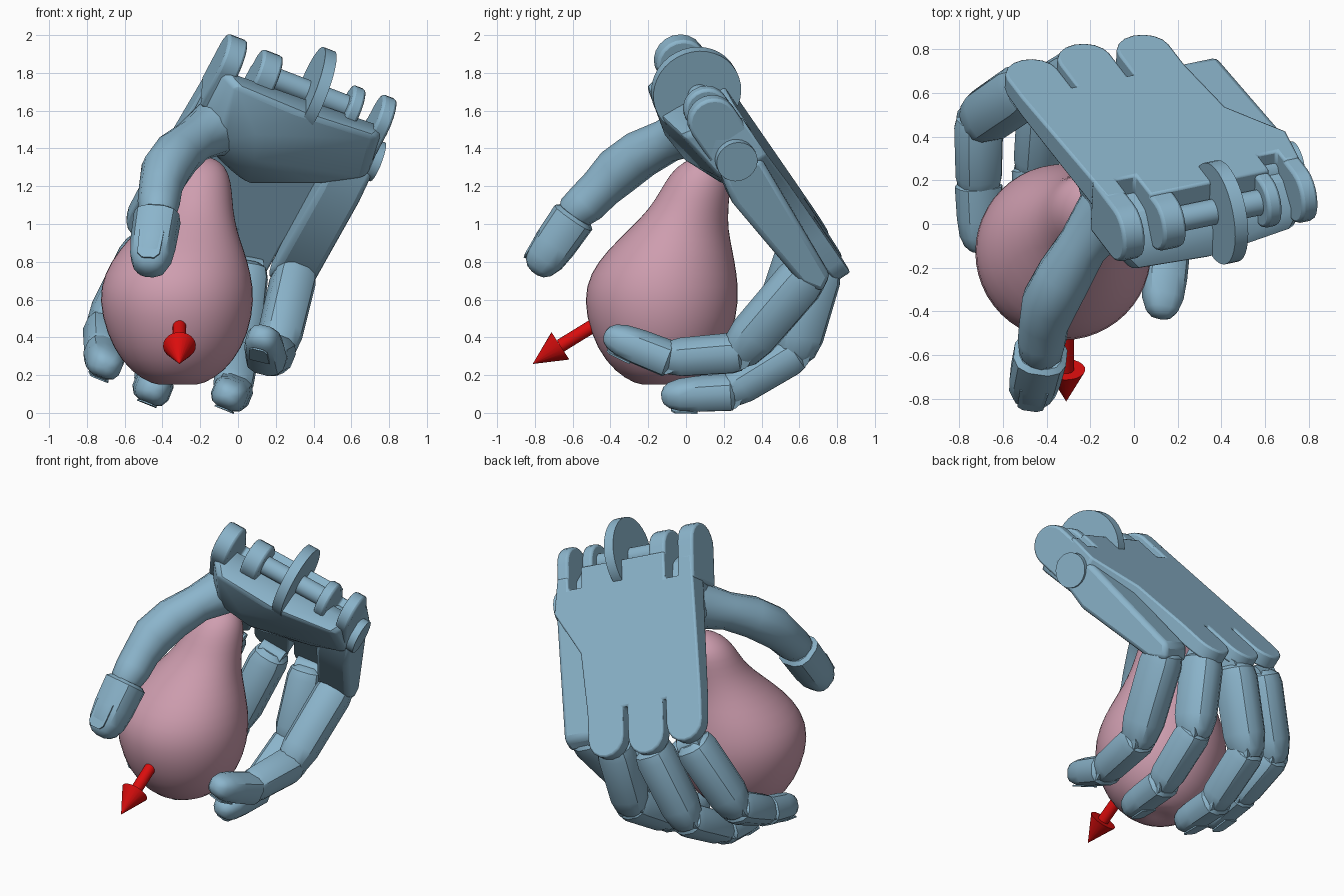
import bpy, bmesh
from math import sin, cos, pi, radians
from mathutils import Vector

cube = bpy.data.objects.get("Cube")
if cube:
    bpy.data.objects.remove(cube, do_unlink=True)


def material(name, colour):
    m = bpy.data.materials.new(name)
    m.use_nodes = True
    m.diffuse_color = (*colour, 1)
    m.node_tree.nodes["Principled BSDF"].inputs["Base Color"].default_value = (*colour, 1)
    return m


BLUE = material("steel_blue", (0.26, 0.46, 0.6))
PINK = material("soft_pink", (0.62, 0.34, 0.43))
RED = material("bright_red", (0.7, 0.004, 0.004))

# Hand frame: across the knuckles, from wrist to fingers, and out of the back
ORIGIN = Vector((0, 0, 1.6))
ALONG = Vector((-0.40, 0.52, -0.757)).normalized()
ACROSS = Vector((0.915, 0.19, -0.352))
ACROSS = (ACROSS - ALONG * ACROSS.dot(ALONG)).normalized()
OUT = ACROSS.cross(ALONG)


def hand(u, v, t):
    return ORIGIN + ACROSS * u + ALONG * v + OUT * t


def finish(name, bm, mat, bevel=0.0, angle=35):
    bmesh.ops.recalc_face_normals(bm, faces=bm.faces)
    me = bpy.data.meshes.new(name)
    bm.to_mesh(me)
    bm.free()
    me.materials.append(mat)
    ob = bpy.data.objects.new(name, me)
    bpy.context.collection.objects.link(ob)
    if bevel:
        mod = ob.modifiers.new("soft_edges", 'BEVEL')
        mod.width, mod.segments, mod.limit_method = bevel, 2, 'ANGLE'
    bpy.ops.object.select_all(action='DESELECT')
    ob.select_set(True)
    bpy.context.view_layer.objects.active = ob
    bpy.ops.object.shade_smooth_by_angle(angle=radians(angle))
    return ob


def loft(name, rings, mat, sides=14, power=1.0, angle=35):
    """Skin rings given as (centre, half axis, half axis)."""
    bm = bmesh.new()

    def bend(c):
        return abs(c) ** power * (1 if c > 0 else -1)
    loops = []
    for c, a, b in rings:
        angles = [2 * pi * (i + 0.5) / sides for i in range(sides)]
        loops.append([bm.verts.new(c + a * bend(cos(q)) + b * bend(sin(q))) for q in angles])
    for low, high in zip(loops, loops[1:]):
        for i in range(sides):
            j = (i + 1) % sides
            bm.faces.new((low[i], low[j], high[j], high[i]))
    bm.faces.new(loops[0])
    bm.faces.new(loops[-1])
    return finish(name, bm, mat, angle=angle)


def prism(name, low, high, bevel=0.0):
    """Solid between two matching outlines."""
    bm = bmesh.new()
    a, b = [[bm.verts.new(p) for p in side] for side in (low, high)]
    bm.faces.new(a)
    bm.faces.new(b)
    for i in range(len(a)):
        j = (i + 1) % len(a)
        bm.faces.new((a[i], a[j], b[j], b[i]))
    return finish(name, bm, BLUE, bevel)


def axes(direction, side):
    d = direction.normalized()
    s = (side - d * side.dot(d)).normalized()
    return d, s, s.cross(d)


def rod(name, a, b, ra, rb, mat, sides=20):
    d, s, o = axes(b - a, Vector((0.9, 0.2, -0.3)) if mat != BLUE else OUT)
    return loft(name, [(a, s * ra, o * ra), (b, s * rb, o * rb)], mat, sides)


# Pear: x, y, z, radius of each ring
PEAR = [(-.32, -.13, .16, .03), (-.32, -.13, .14, .09), (-.32, -.13, .175, .19),
        (-.32, -.13, .27, .30), (-.32, -.13, .42, .38), (-.325, -.13, .60, .417),
        (-.32, -.12, .74, .392), (-.30, -.085, .86, .335), (-.27, -.04, .97, .265),
        (-.235, .015, 1.08, .21), (-.215, .05, 1.18, .185), (-.205, .075, 1.27, .158),
        (-.19, .085, 1.33, .10), (-.18, .09, 1.355, .03)]
pear = loft("pear", [(Vector(p[:3]), Vector((p[3], 0, 0)), Vector((0, p[3], 0))) for p in PEAR],
            PINK, 24, angle=80)
pear.modifiers.new("round", 'SUBSURF').levels = 1
rod("pear_stem", Vector((-.18, .09, 1.33)), Vector((-.18, .10, 1.375)), .03, .025, PINK, 10)

# Arrow
neck, point = Vector((-.31, -.665, .355)), Vector((-.31, -.81, .26))
rod("arrow_shaft", Vector((-.31, -.38, .53)), neck, .036, .036, RED)
rod("arrow_head", neck, point, .087, .001, RED)

# Back plate with hinge slots at the wrist and three rounded finger lobes
outline = [(-.19, -.1), (-.09, -.1), (-.09, .02), (.005, .02), (.005, -.15), (.6, -.15),
           (.6, -.02), (.695, -.02), (.695, -.1), (.77, -.1), (.8, .12), (.62, .4)]
for centre, reach in ((.46, .965), (.175, .99), (-.10, .955)):
    r = .125
    outline.append((centre + r, .79))
    outline += [(centre + r * cos(q * pi / 8), reach + r * sin(q * pi / 8)) for q in range(9)]
    outline.append((centre - r, .79))
prism("back_plate", [hand(u, v, .11 + .05 * max(v, 0)) for u, v in outline],
      [hand(u, v, .255) for u, v in outline], .012)

# Palm body, swelling towards the thumb
bm = bmesh.new()
for p in [(-.19, -.1, .14), (.77, -.1, .14), (-.19, .32, .2), (.79, .12, .18),
          (-.18, -.2, .0), (-.1, -.21, -.1), (.28, -.21, -.12), (.72, -.2, -.06),
          (.77, -.2, .05), (-.16, .22, -.03), (-.05, .1, -.14), (.11, .0, -.16),
          (.17, .16, -.145), (.21, .38, -.05), (.58, .22, -.03), (.78, .09, -.02)]:
    bm.verts.new(hand(*p))
bmesh.ops.convex_hull(bm, input=bm.verts)
finish("palm_body", bm, BLUE, .03)

# Side block carrying the outer finger, and the round boss it turns on
side = [(.05, .0), (.25, -.04), (.85, .015), (.965, .085), (.91, .17), (.12, .22)]
prism("side_block", [hand(.58, v, t) for v, t in side], [hand(.81, v, t) for v, t in side], .03)
rod("side_boss", hand(.6, .05, .105), hand(.825, .05, .105), .11, .11, BLUE, 24)

# Wrist hinge lugs, disc and axle
WRIST_V, WRIST_T = -.195, .118


def lug(name, u0, u1, r, foot):
    pts = [(WRIST_V - r * sin(q * pi / 10), WRIST_T + r * cos(q * pi / 10)) for q in range(11)]
    pts += [(foot, WRIST_T - r), (foot, WRIST_T + r)]
    prism(name, [hand(u0, *p) for p in pts], [hand(u1, *p) for p in pts], .015)


lug("wrist_lug_inner", -.2, -.09, .135, .05)
lug("wrist_lug_second", .005, .12, .125, 0)
lug("wrist_lug_fourth", .53, .60, .12, 0)
lug("wrist_lug_outer", .695, .775, .13, .05)
rod("wrist_axle", hand(.1, WRIST_V, WRIST_T), hand(.6, WRIST_V, WRIST_T), .06, .06, BLUE)
rod("wrist_disc", hand(.305, -.21, WRIST_T), hand(.37, -.21, WRIST_T), .237, .237, BLUE, 36)


def segment(name, a, b, ra, rb, side, tip=False, flat=.9):
    """Boxy tapered finger bone, domed at its ends."""
    d, s, o = axes(b - a, side)
    ends = ((0, .6), (.05, .9), (.15, 1), (.75, 1), (.92, .85), (1, .6))
    if tip:
        ends = ((0, .8), (.05, 1), (.5, 1), (.75, .93), (.9, .74), (.97, .5), (1, .2))
    rings = []
    for f, k in ends:
        r = (ra + (rb - ra) * f) * k
        rings.append((a.lerp(b, f), s * r, o * r * flat))
    loft(name, rings, BLUE, 12, .75)


def nail(name, a, b, r, side, outward):
    """Thin plate on the outside of a fingertip."""
    d, s, o = axes(b - a, side)
    o = o if o.dot(outward) > 0 else -o
    base = a.lerp(b, .68) + o * r * .83
    corners = [(-1, -1), (1, -1), (.9, .7), (.5, 1), (-.5, 1), (-.9, .7)]
    pts = [base + s * x * r * .55 + d * y * r * .7 - o * max(y, 0) * r * .12 for x, y in corners]
    prism(name, pts, [p + o * .009 for p in pts])


# Four fingers: knuckle, middle joint, end joint, tip
FINGERS = {
    "first": ((-.49, .62, .88), (-.71, .47, .45), (-.71, .16, .31), (-.70, -.13, .24)),
    "second": ((-.23, .69, .80), (-.42, .58, .33), (-.45, .23, .14), (-.45, -.10, .12)),
    "third": ((.04, .70, .76), (.0, .575, .32), (-.03, .23, .11), (-.05, -.13, .09)),
    "fourth": ((.30, .64, .74), (.20, .28, .32), (.15, -.10, .29), (.125, -.43, .42)),
}
for label, joints in FINGERS.items():
    p = [Vector(j) for j in joints]
    for i, part in enumerate(("proximal", "middle", "tip")):
        ra, rb = ((.118, .113), (.11, .1), (.107, .097))[i]
        d = (p[i + 1] - p[i]).normalized()
        end = p[i + 1] + d * (.04 if i < 2 else 0)
        segment(f"{label}_finger_{part}", p[i] - d * .03, end, ra, rb, ACROSS, i == 2,
                (1.1, .95, .88)[i])
        _, s, _ = axes(d, ACROSS)
        rod(f"{label}_finger_hinge_{part}", p[i] - s * .08, p[i] + s * .08, .07, .07, BLUE, 14)
    nail(f"{label}_finger_nail", p[2], p[3], .1, ACROSS, Vector((0, -.3, -1)))

# Thumb: curved base, then a boxy tip with a nail
THUMB = [(-.04, .13, 1.54, .185), (-.14, .03, 1.50, .145), (-.235, -.10, 1.44, .118),
         (-.32, -.24, 1.37, .13), (-.385, -.36, 1.28, .132), (-.41, -.45, 1.19, .115),
         (-.42, -.53, 1.11, .112), (-.425, -.59, 1.06, .1), (-.43, -.62, 1.02, .07)]
pts = [Vector(t[:3]) for t in THUMB]
rings = []
for i, c in enumerate(pts):
    d, s, o = axes(pts[min(i + 1, len(pts) - 1)] - pts[max(i - 1, 0)], Vector((1, -.3, 0)))
    rings.append((c, s * THUMB[i][3], o * THUMB[i][3]))
loft("thumb_base", rings, BLUE, 12)
a, b, across = Vector((-.425, -.585, 1.05)), Vector((-.475, -.80, .74)), Vector((1, -.1, 0))
segment("thumb_tip", a, b, .125, .115, across, True, .95)
nail("thumb_nail", a, b, .12, across, Vector((0, -1, .3)))
